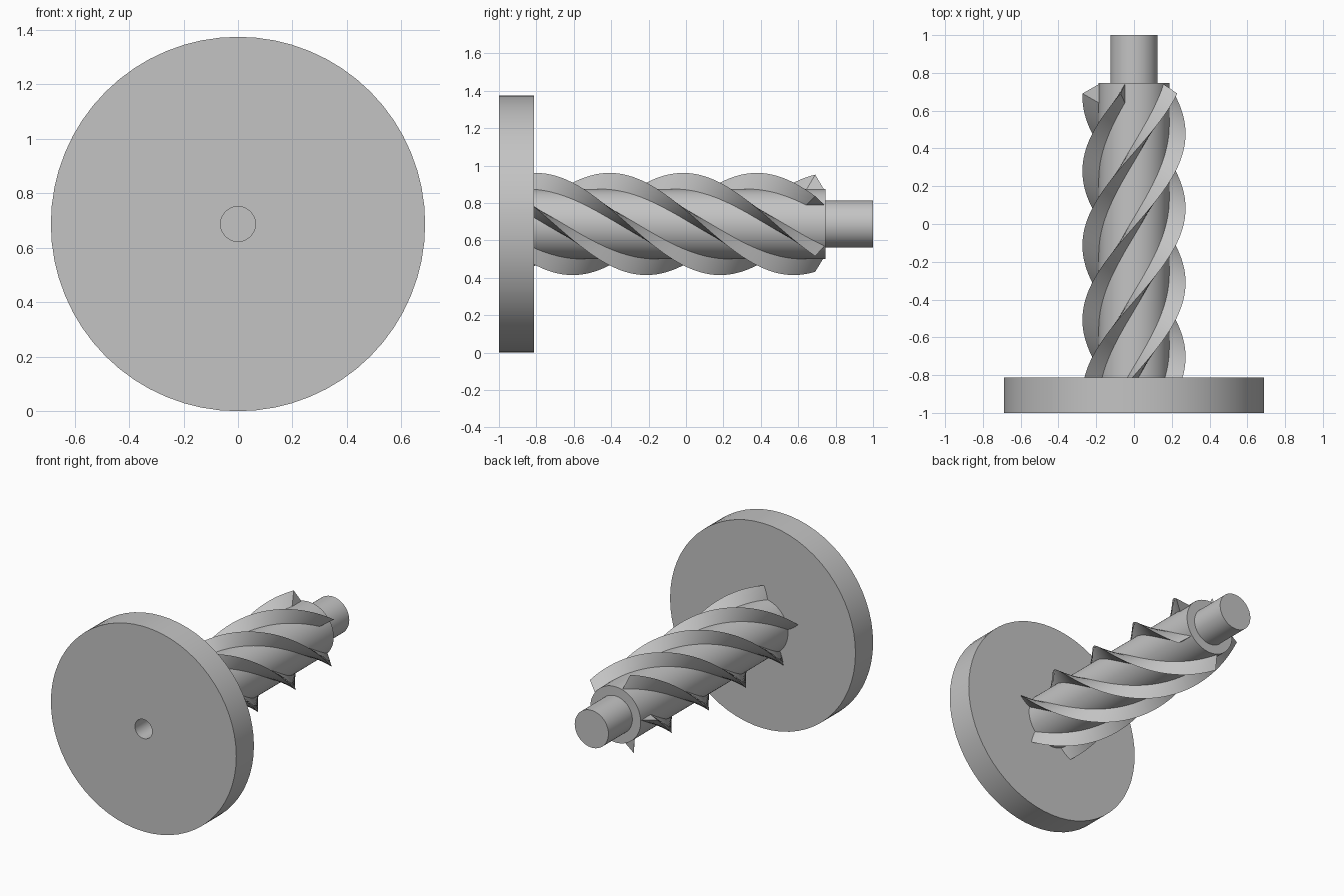
import bpy, bmesh
from math import sin, cos, pi, radians

cube = bpy.data.objects.get("Cube")
if cube:
    bpy.data.objects.remove(cube, do_unlink=True)

AXIS_Z = 0.6875      # height of the shaft axis
DISC_R = 0.6875
BORE_R = 0.064
CORE_R = 0.187
SEGMENTS = 64

# single flat grey
grey = bpy.data.materials.new("plain_grey")
grey.use_nodes = True
grey.diffuse_color = (0.55, 0.55, 0.55, 1)
grey.node_tree.nodes["Principled BSDF"].inputs["Base Color"].default_value = grey.diffuse_color


def add_object(name, mesh):
    obj = bpy.data.objects.new(name, mesh)
    obj.location.z = AXIS_Z
    bpy.context.collection.objects.link(obj)
    return obj


def finish_mesh(name, bm):
    bmesh.ops.remove_doubles(bm, verts=bm.verts, dist=1e-5)
    bmesh.ops.recalc_face_normals(bm, faces=bm.faces)
    mesh = bpy.data.meshes.new(name)
    bm.to_mesh(mesh)
    bm.free()
    mesh.materials.append(grey)
    return mesh


def lathe(name, profile):
    """Revolve (radius, y) points around the y axis."""
    bm = bmesh.new()
    verts = [bm.verts.new((r, y, 0)) for r, y in profile]
    edges = [bm.edges.new(pair) for pair in zip(verts, verts[1:])]
    bmesh.ops.spin(bm, geom=verts + edges, cent=(0, 0, 0), axis=(0, 1, 0),
                   angle=2 * pi, steps=SEGMENTS, use_merge=True)
    return add_object(name, finish_mesh(name, bm))


def thread_mesh(y_start, y_end, end_angle, pitch, steps=110):
    """Sweep a triangular section along a helix."""
    bm = bmesh.new()
    section = [(0.175, -0.056), (0.273, 0), (0.175, 0.056)]
    rings = []
    for i in range(steps + 1):
        y = y_start + (y_end - y_start) * i / steps
        a = end_angle + (y_end - y) / pitch * 2 * pi
        rings.append([bm.verts.new((-r * sin(a), y + dy, r * cos(a)))
                      for r, dy in section])
    for low, high in zip(rings, rings[1:]):
        for j in range(3):
            k = (j + 1) % 3
            bm.faces.new((low[j], low[k], high[k], high[j]))
    bm.faces.new(rings[0])
    bm.faces.new(rings[-1])
    return finish_mesh("screw_thread", bm)


# flange disc with a centre bore
disc = lathe("base_disc", [(BORE_R, -1), (DISC_R, -1), (DISC_R, -0.813),
                           (BORE_R, -0.813), (BORE_R, -1)])

# stepped shaft, blind bore at the disc end
shaft = lathe("stepped_shaft", [(0, -0.6), (BORE_R, -0.6), (BORE_R, -0.813),
                                (CORE_R, -0.813), (CORE_R, 0.747),
                                (0.125, 0.747), (0.125, 1), (0, 1)])

# five identical helical threads
COUNT = 5
mesh = thread_mesh(-0.86, 0.691, radians(15), 1.97)
threads = []
for n in range(COUNT):
    thread = add_object(f"screw_thread_{n + 1}", mesh)
    thread.rotation_euler.y = 2 * pi * n / COUNT
    threads.append(thread)

# smooth shading with crisp edges
bpy.ops.object.select_all(action="DESELECT")
for obj in (disc, shaft, threads[0]):
    obj.select_set(True)
bpy.context.view_layer.objects.active = disc
bpy.ops.object.shade_smooth_by_angle(angle=radians(30))
